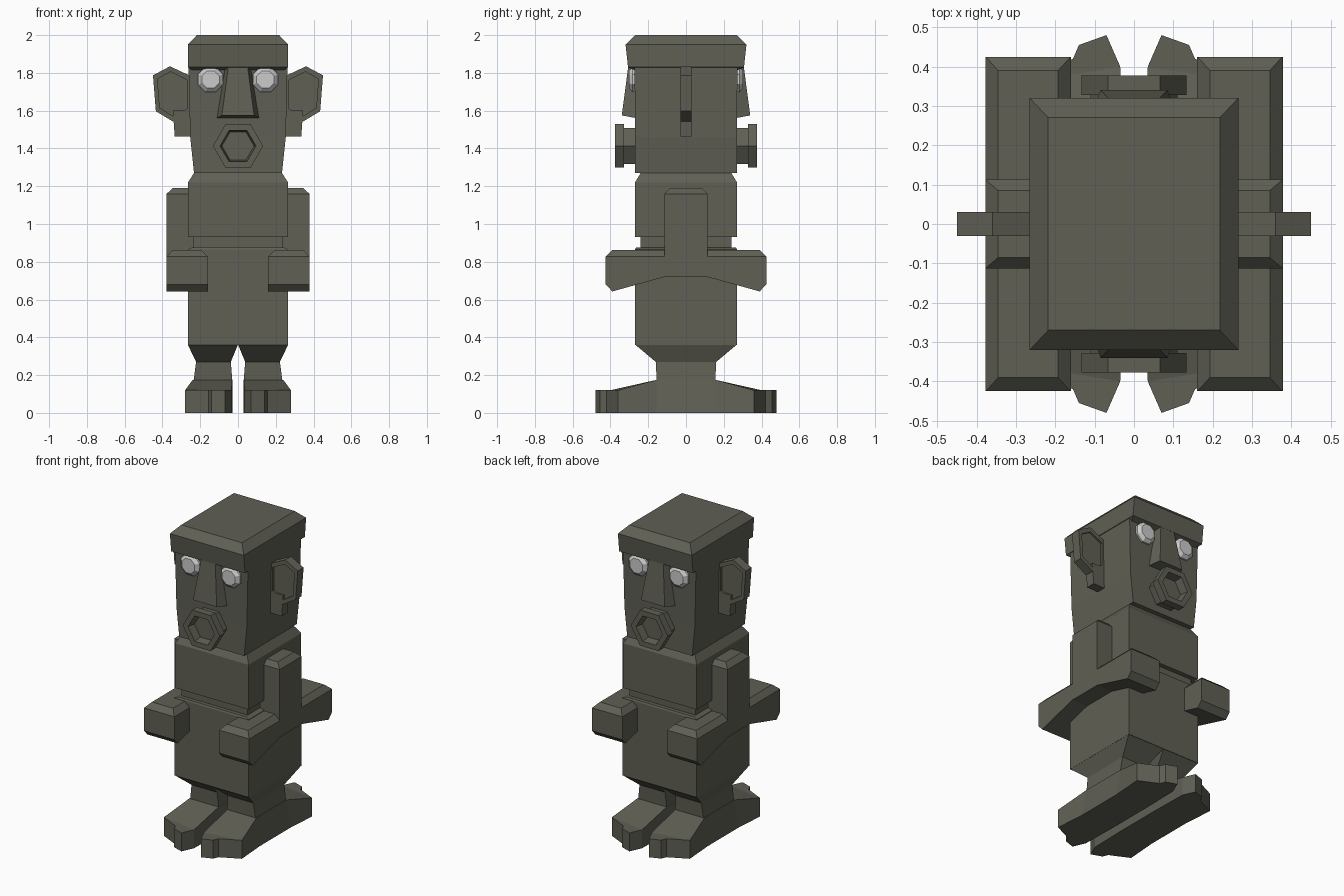
import bpy, bmesh
from math import cos, sin, pi

if "Cube" in bpy.data.objects:
    bpy.data.objects.remove(bpy.data.objects["Cube"])

stone = bpy.data.materials.new("dark_stone")
stone.diffuse_color = (0.115, 0.115, 0.09, 1)
stone.use_nodes = True
stone.node_tree.nodes["Principled BSDF"].inputs["Base Color"].default_value = stone.diffuse_color


def loft(name, rings, mirror="", caps=True, mat=stone):
    """Skin equal-length rings of points, then mirror about the origin."""
    bm = bmesh.new()
    vs = [[bm.verts.new(p) for p in r] for r in rings]
    n = len(rings[0])
    for a, b in zip(vs, vs[1:]):
        for i in range(n):
            j = (i + 1) % n
            bm.faces.new((a[i], a[j], b[j], b[i]))
    if caps:
        bm.faces.new(vs[0][::-1])
        bm.faces.new(vs[-1])
    bmesh.ops.recalc_face_normals(bm, faces=bm.faces)
    me = bpy.data.meshes.new(name)
    bm.to_mesh(me)
    bm.free()
    ob = bpy.data.objects.new(name, me)
    bpy.context.collection.objects.link(ob)
    if mat:
        me.materials.append(mat)
    if mirror:
        m = ob.modifiers.new("Mirror", 'MIRROR')
        m.use_axis = ("x" in mirror, "y" in mirror, False)
        m.use_mirror_merge = False
    return ob


def rect(x0, x1, y, z):
    return [(x0, -y, z), (x1, -y, z), (x1, y, z), (x0, y, z)]


def box(x, y, z):
    return rect(-x, x, y, z)


def ngon(n, r, x, y, z, turn=0.0):
    return [(x + r * cos(turn + 2 * pi * i / n), y, z + r * sin(turn + 2 * pi * i / n))
            for i in range(n)]


# Head and cap
loft("head", [box(.233, .27, 1.27), box(.253, .27, 1.46), box(.262, .272, 1.84)])
loft("cap", [box(.245, .275, 1.815), box(.265, .307, 1.83), box(.265, .32, 1.95),
             box(.218, .27, 2.0)])

# Noses on both faces
loft("nose", [[(-.115, -.26, 1.56), (.115, -.26, 1.56), (.085, -.34, 1.575), (-.085, -.34, 1.575)],
              [(-.07, -.26, 1.84), (.07, -.26, 1.84), (.05, -.305, 1.84), (-.05, -.305, 1.84)]], "y")

# Eyes
loft("eye", [ngon(8, r, .145, -y, 1.765, pi / 8) for r, y in ((.072, .25), (.072, .283), (.05, .303))],
     "xy", mat=None)

# Hexagonal open mouths
loft("mouth", [ngon(6, r, 0, -y, 1.413) for r, y in
               ((.11, .25), (.11, .328), (.133, .328), (.133, .377), (.095, .377), (.085, .325))], "y")

# Ears with a shallow recess, and lobes
outline = [(.245, 1.78), (.265, 1.79), (.36, 1.835), (.45, 1.787), (.435, 1.597), (.345, 1.543), (.245, 1.59)]
cx, cz = .35, 1.69
inner = [(cx + (x - cx) * .76, cz + (z - cz) * .8) for x, z in outline]
loft("ear", [[(x, y, z) for x, z in pts] for pts, y in
             ((inner, -.017), (inner, -.03), (outline, -.03), (outline, .03), (inner, .03), (inner, .017))], "x")
loft("ear_lobe", [rect(.23, .335, .03, 1.463), rect(.23, .345, .03, 1.6)], "x")

# Torso: chest, waist groove and lower body
loft("chest", [box(.265, .27, .93), box(.265, .27, 1.22), box(.233, .24, 1.27)])
loft("waist", [box(.237, .24, .84), box(.237, .24, .95)])
loft("lower_body", [box(.266, .27, .36), box(.266, .27, .865), box(.245, .265, .875)])

# Hips taper into separate legs
loft("leg", [rect(0, .266, .27, .362), rect(.038, .222, .16, .27), rect(.03, .235, .155, .17),
             rect(.03, .24, .155, .1)], "x")

# Feet pointing both ways, with notched toes
def foot_ring(s):
    return [(.035, s * .40, 0), (.28, s * .36, 0), (.28, s * .36, .12), (.035, s * .40, .12)]

def ankle_ring(y):
    return [(.03, y, 0), (.265, y, 0), (.24, y, .175), (.03, y, .175)]

loft("foot", [foot_ring(-1), ankle_ring(-.155), ankle_ring(.155), foot_ring(1)], "x", caps=False)
toes = [(.035, -.40), (.07, -.48), (.14, -.455), (.155, -.42), (.28, -.36)]
loft("toes", [[(x, y, z) for x, y in toes] for z in (0, .12)], "xy")

# Upper arms
loft("upper_arm", [rect(.22, .378, .113, .78), rect(.22, .378, .113, 1.16), rect(.22, .345, .085, 1.19)], "x")

# Double-ended forearms with chamfered tops
def arm_ring(y, bottom, top, c):
    return [(.16, y, bottom), (.378, y, bottom), (.378, y, .828), (.378 - c, y, top),
            (.16 + c, y, top), (.16, y, .828)]

ends = [(.425, .68, .829, .001), (.39, .643, .862, .033), (.113, .72, .862, .033)]
loft("forearm", [arm_ring(-y, b, t, c) for y, b, t, c in ends]
     + [arm_ring(y, b, t, c) for y, b, t, c in reversed(ends)], "x")
